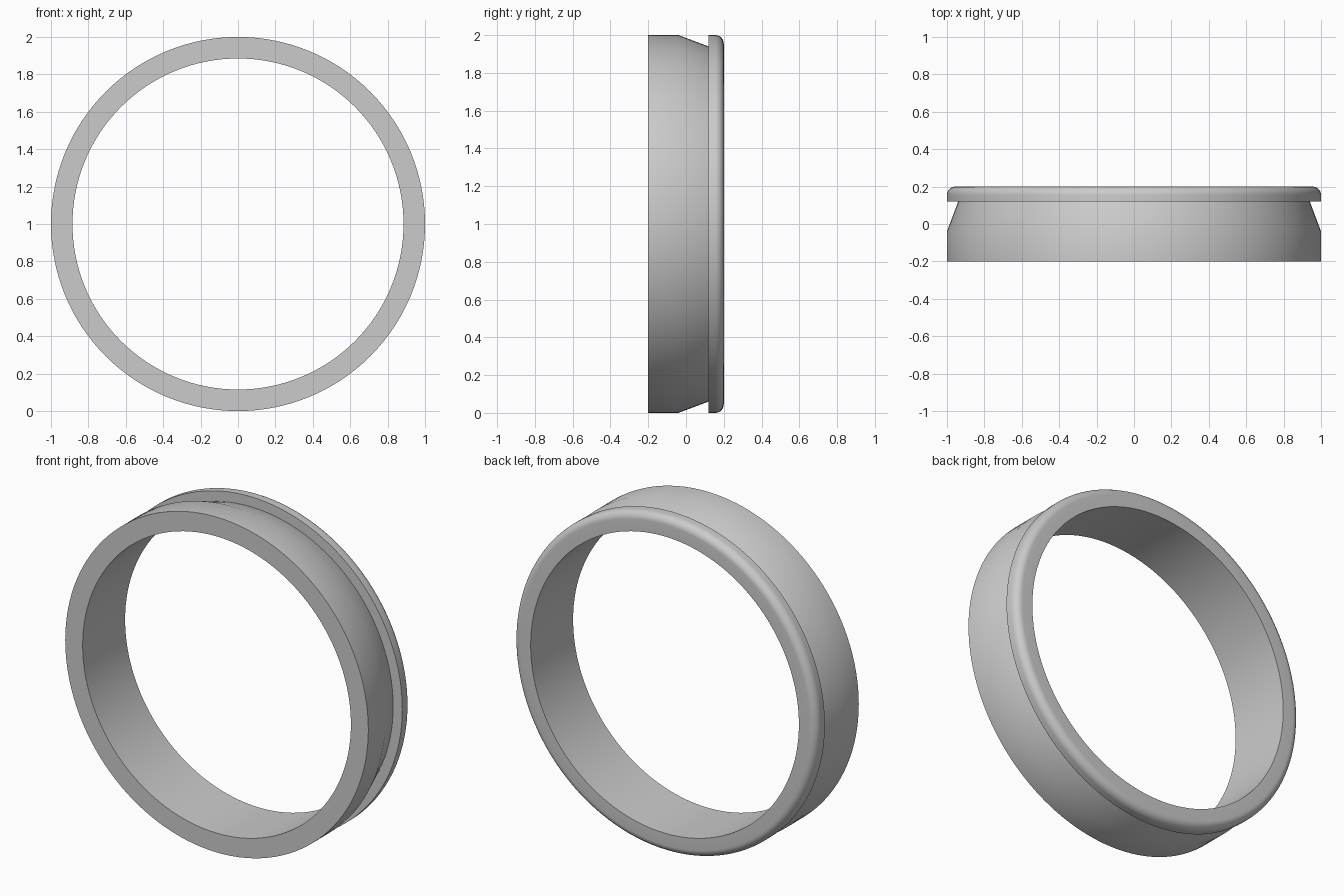
import bpy, bmesh, math

if "Cube" in bpy.data.objects:
    bpy.data.objects.remove(bpy.data.objects["Cube"])

SEGMENTS = 128
INNER, OUTER, FILLET = 0.885, 1.0, 0.045

# Cross-section as (radius, y): straight band, tapered groove, rounded back lip
profile = [(INNER, -0.2), (OUTER, -0.2), (OUTER, -0.04), (0.94, 0.12), (OUTER, 0.12)]
for i in range(9):
    a = math.pi / 2 * i / 8
    profile.append((OUTER - FILLET + FILLET * math.cos(a),
                    0.2 - FILLET + FILLET * math.sin(a)))
profile.append((INNER, 0.2))

# Revolve the closed section around the y axis
bm = bmesh.new()
rings = []
for s in range(SEGMENTS):
    t = 2 * math.pi * s / SEGMENTS
    rings.append([bm.verts.new((r * math.cos(t), y, 1 + r * math.sin(t)))
                  for r, y in profile])
n = len(profile)
for s in range(SEGMENTS):
    a, b = rings[s], rings[(s + 1) % SEGMENTS]
    for i in range(n):
        j = (i + 1) % n
        bm.faces.new((a[i], a[j], b[j], b[i]))
bmesh.ops.recalc_face_normals(bm, faces=bm.faces)

mesh = bpy.data.meshes.new("grooved_ring")
bm.to_mesh(mesh)
bm.free()
ring = bpy.data.objects.new("grooved_ring", mesh)
bpy.context.collection.objects.link(ring)

# Plain grey finish
grey = bpy.data.materials.new("light grey")
grey.diffuse_color = (0.6, 0.6, 0.6, 1)
grey.use_nodes = True
grey.node_tree.nodes["Principled BSDF"].inputs["Base Color"].default_value = grey.diffuse_color
mesh.materials.append(grey)

# Smooth curved walls, sharp rims
bpy.context.view_layer.objects.active = ring
ring.select_set(True)
bpy.ops.object.shade_smooth_by_angle(angle=math.radians(30))
